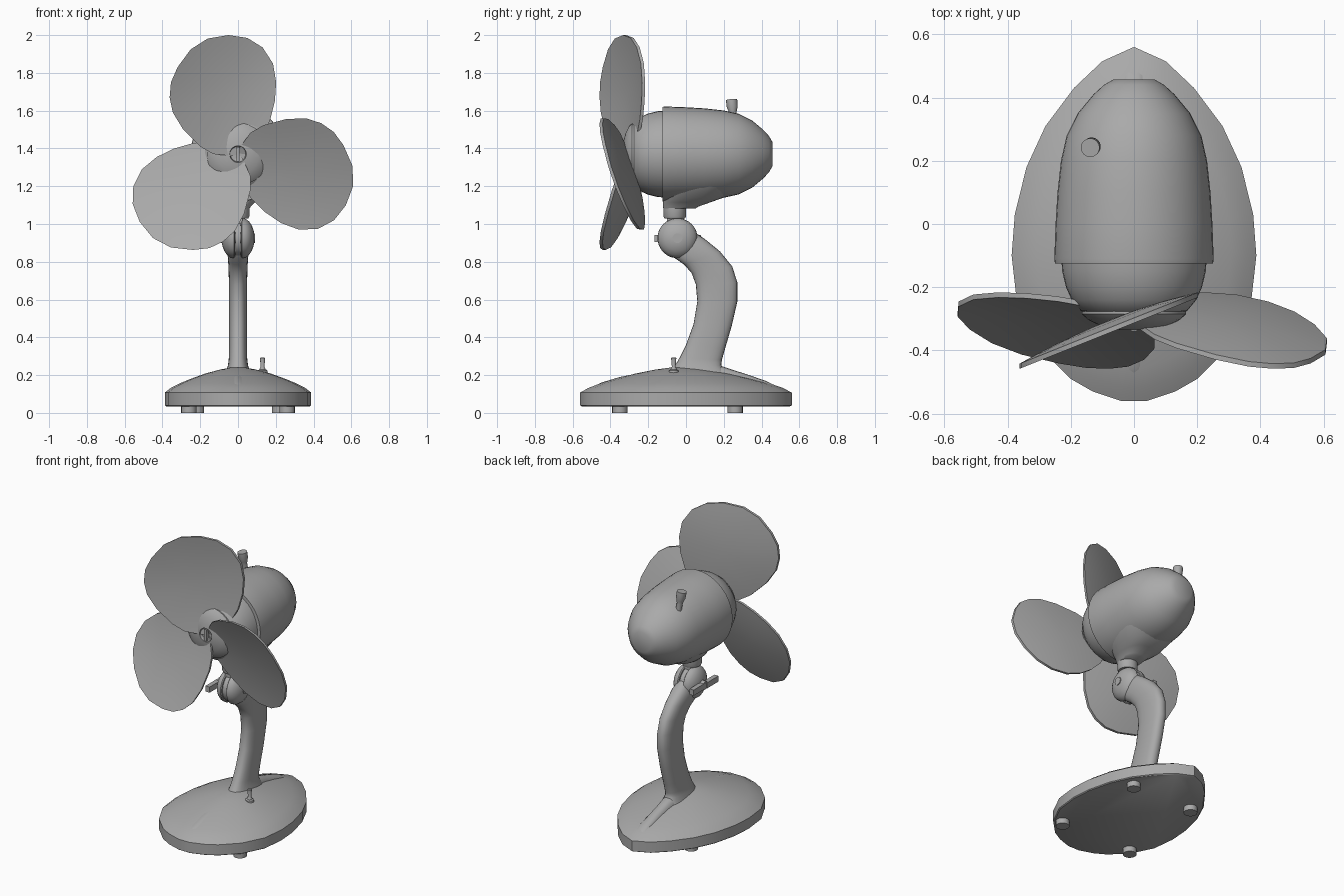
import bpy, bmesh, math
from mathutils import Vector, Matrix

if "Cube" in bpy.data.objects:
    bpy.data.objects.remove(bpy.data.objects["Cube"])

grey = bpy.data.materials.new("grey enamel")
grey.diffuse_color = (0.4, 0.4, 0.4, 1)
grey.use_nodes = True
grey.node_tree.nodes["Principled BSDF"].inputs["Base Color"].default_value = grey.diffuse_color
TAU = 2 * math.pi
HUB_Z = 1.37


def loft(name, rings, closed=True, angle=35):
    """Skin a list of equally sized point rings and cap both ends."""
    bm = bmesh.new()
    rows = [[bm.verts.new(p) for p in r] for r in rings]
    n = len(rows[0])
    for a, b in zip(rows, rows[1:]):
        for i in range(n):
            j = (i + 1) % n
            bm.faces.new((a[i], a[j], b[j], b[i]))
    if closed:
        bm.faces.new(rows[0])
        bm.faces.new(rows[-1])
    bmesh.ops.remove_doubles(bm, verts=bm.verts, dist=1e-5)
    bmesh.ops.recalc_face_normals(bm, faces=bm.faces)
    mesh = bpy.data.meshes.new(name)
    bm.to_mesh(mesh)
    bm.free()
    ob = bpy.data.objects.new(name, mesh)
    bpy.context.collection.objects.link(ob)
    mesh.materials.append(grey)
    bpy.ops.object.select_all(action='DESELECT')
    ob.select_set(True)
    bpy.context.view_layer.objects.active = ob
    bpy.ops.object.shade_smooth_by_angle(angle=math.radians(angle))
    return ob


def turned(name, start, axis, profile, n=32, angle=35):
    """Turn (distance along axis, radius) pairs around an axis."""
    start, axis = Vector(start), Vector(axis).normalized()
    u = axis.orthogonal().normalized()
    v = axis.cross(u)
    rings = [[start + axis * d + r * (u * math.cos(TAU * i / n) + v * math.sin(TAU * i / n))
              for i in range(n)] for d, r in profile]
    return loft(name, rings, angle=angle)


def box(name, lo, hi):
    rings = [[(lo[0], lo[1], z), (hi[0], lo[1], z), (hi[0], hi[1], z), (lo[0], hi[1], z)]
             for z in (lo[2], hi[2])]
    return loft(name, rings)


def power(c, e):
    return math.copysign(abs(c) ** e, c)


# Egg-shaped base with a domed top
half = [(.04, -.56), (.13, -.53), (.2, -.49), (.3, -.39), (.37, -.25), (.387, -.1), (.377, .03),
        (.34, .18), (.28, .31), (.19, .43), (.1, .515)]
outline = half + [(0, .56)] + [(-x, y) for x, y in reversed(half)]
levels = [(.985, .035), (1, .04), (1, .108), (.985, .112), (.92, .132), (.8, .156), (.65, .18),
          (.45, .208), (.25, .229), (.1, .24)]
loft("base", [[(x * t, (y + .03) * t - .03, z) for x, y in outline] for t, z in levels])


def ridge(name, stations):
    rings = []
    for y, top, w in stations:
        rings.append([(w * power(math.cos(math.pi * i / 12), .8), y,
                       .1 + (top - .1) * math.sin(math.pi * i / 12) ** .6) for i in range(13)])
    loft(name, rings, angle=50)


# Crests running from the column down the base
ridge("front_ridge", [(.05, .25, .06), (-.08, .24, .055), (-.2, .22, .05), (-.35, .19, .047),
                      (-.45, .16, .043), (-.5, .135, .038), (-.525, .11, .03)])
ridge("back_ridge", [(.1, .26, .06), (.19, .247, .055), (.24, .23, .05), (.32, .205, .047),
                     (.42, .17, .046), (.49, .137, .045), (.52, .115, .04)])

# Feet
for side in (-1, 1):
    for x, y in ((.26, -.35), (.22, .26)):
        turned("foot", (side * x, y, 0), (0, 0, 1), [(0, .041), (.045, .041)], 16)

# Base switch
turned("base_switch", (.13, -.065, .2), (0, 0, 1),
       [(0, .028), (.025, .026), (.03, .017), (.045, .01), (.09, .014), (.093, .01)], 14)

# Curved column: front and back edge of each section, and half width
column = [((-.09, .2), (.225, .2), .07), ((-.055, .255), (.187, .25), .053),
          ((-.035, .29), (.19, .28), .049), ((.0, .36), (.207, .34), .048),
          ((.04, .47), (.242, .46), .048), ((.06, .59), (.272, .59), .048),
          ((.052, .68), (.272, .69), .048), ((.03, .74), (.245, .775), .05),
          ((-.01, .785), (.18, .855), .053), ((-.06, .82), (.1, .92), .06),
          ((-.08, .85), (.04, .96), .05)]
rings = []
for f, b, w in column:
    f, b = Vector((0, *f)), Vector((0, *b))
    mid, arm = (f + b) / 2, (b - f) / 2
    rings.append([mid + arm * power(math.cos(TAU * i / 24), .85)
                  + Vector((w * power(math.sin(TAU * i / 24), .8), 0, 0)) for i in range(24)])
loft("column", rings, angle=50)

# Split knuckle, tongue, bolt and wing nut
pivot = Vector((0, -.045, .925))
for side in (-1, 1):
    turned("knuckle_cheek", pivot, (side, 0, 0),
           [(.017, .1), (.022, .106), (.04, .103), (.058, .09), (.073, .068), (.083, .04), (.086, .018)], 28)
turned("tongue", pivot + Vector((-.014, 0, 0)), (1, 0, 0), [(0, .095), (.028, .095)], 28)
box("tongue_stem", (-.025, -.1, .99), (.025, -.01, 1.05))
turned("bolt", pivot + Vector((-.11, 0, 0)), (1, 0, 0), [(0, .026), (.2, .026)], 14)
box("wing_nut_front", (-.118, -.168, .905), (-.088, -.05, .942))
box("wing_nut_back", (-.112, -.05, .905), (-.082, .08, .942))

# Neck and flared collar under the housing
turned("neck", (0, -.06, 1.03), (0, 0, 1), [(0, .055), (.01, .06), (.06, .06)], 28)
collar = [(-.12, .05, .06, 1.082), (-.122, .065, .068, 1.092), (-.123, .13, .09, 1.115),
          (-.123, .2, .13, 1.14), (-.123, .27, .17, 1.2)]
loft("collar", [[(w * power(math.cos(TAU * i / 32), .8),
                  (a + b) / 2 + (b - a) / 2 * power(math.sin(TAU * i / 32), .8), z)
                 for i in range(32)] for a, b, w, z in collar], angle=50)

# Motor housing, front dome, spinner and cap
axis_start = (0, 0, HUB_Z)
turned("housing", axis_start, (0, 1, 0),
       [(-.125, .22), (-.125, .25), (-.11, .252), (0, .248), (.1, .242), (.2, .231), (.28, .213),
        (.35, .178), (.41, .128), (.44, .095), (.457, .065), (.457, 0)], 40)
turned("front_dome", axis_start, (0, 1, 0),
       [(-.11, .23), (-.15, .227), (-.2, .215), (-.24, .197), (-.275, .168), (-.285, .14), (-.285, 0)], 40)
turned("spinner", axis_start, (0, 1, 0),
       [(-.27, .165), (-.285, .165), (-.303, .145), (-.32, .11), (-.331, .07), (-.335, .044),
        (-.315, .04), (-.315, 0)], 32)
box("shaft_key", (-.009, -.34, HUB_Z - .038), (.009, -.3, HUB_Z + .038))

# Pull knob on the housing
turned("pull_knob", (-.122, .255, 1.52), (-.12, -.1, 1),
       [(0, .018), (.06, .018), (.08, .022), (.1, .029), (.14, .03)], 16)

# Three pitched, slightly cupped blades
edge = [(-.13, 0), (-.2, .04), (-.29, .13), (-.345, .22), (-.362, .3), (-.355, .38), (-.32, .46),
        (-.25, .555), (-.16, .612), (-.05, .63), (.05, .615), (.13, .565), (.185, .48), (.202, .38),
        (.195, .28), (.17, .18), (.13, .1), (.08, .03), (-.03, -.01)]


def blade_ring(t, off):
    cx, cz = -.07, .32
    pts = []
    for x, z in edge:
        x, z = cx + (x - cx) * t, cz + (z - cz) * t
        pts.append(Vector((x, -.305 + .4 * x + .025 * (1 - t * t) + off, z)))
    return pts


steps = [0, .3, .6, .85, 1]
blade = [blade_ring(t, -.008) for t in steps] + [blade_ring(t, .008) for t in reversed(steps)]
for k in range(3):
    turn = Matrix.Rotation(k * TAU / 3, 3, 'Y')
    loft("blade", [[turn @ p + Vector(axis_start) for p in r] for r in blade], closed=False, angle=40)
